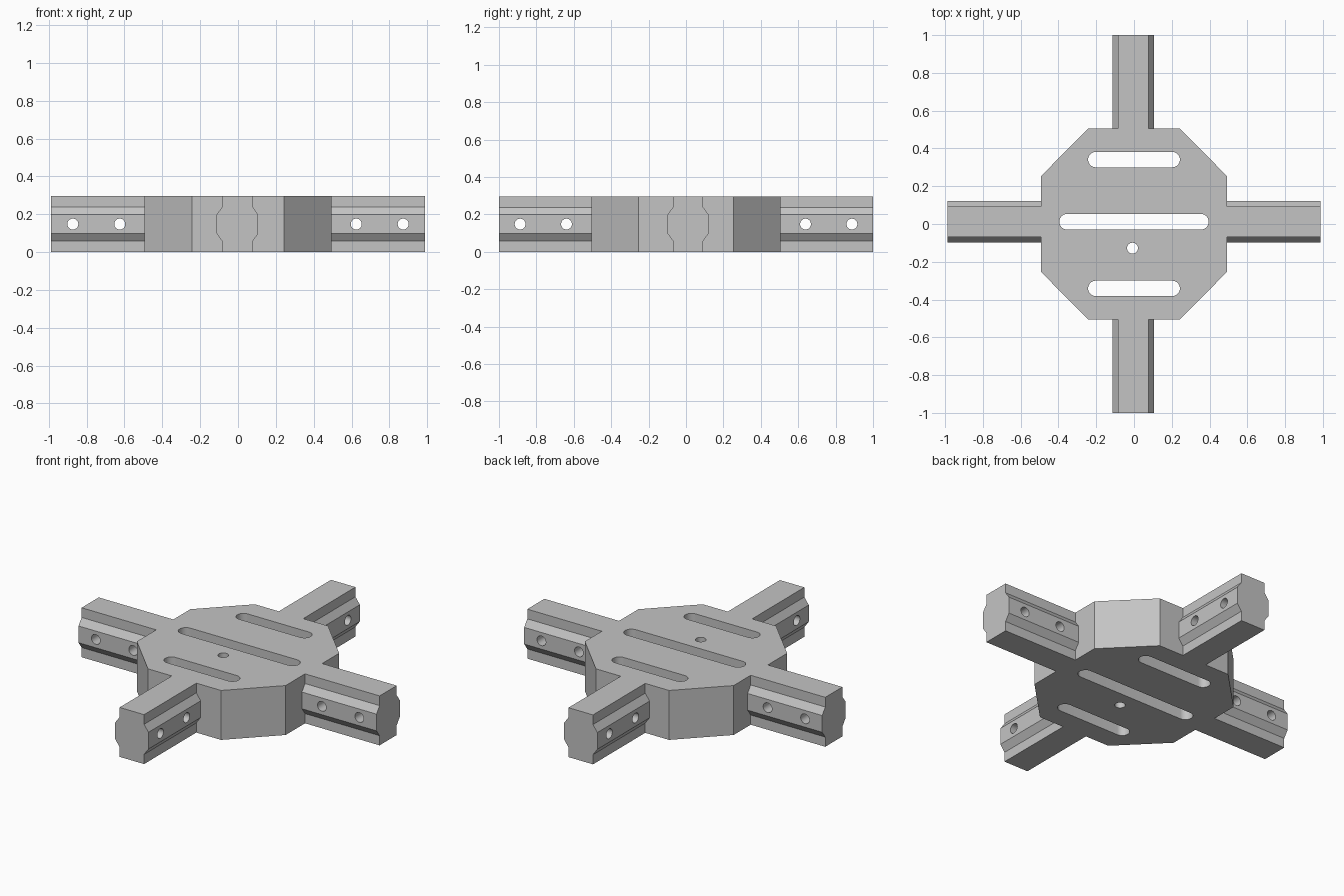
import bpy, bmesh
from math import pi, cos, sin, radians
from mathutils import Matrix, Vector

if "Cube" in bpy.data.objects:
    bpy.data.objects.remove(bpy.data.objects["Cube"], do_unlink=True)

HEIGHT = 0.296
HUB_X, HUB_Y = 0.493, 0.506      # half sizes of the hub
ARM_X, ARM_Y = 0.987, 1.0        # reach of the arms
HOLE_R = 0.029

grey = bpy.data.materials.new("plain grey")
grey.use_nodes = True
colour = (0.55, 0.55, 0.55, 1)
grey.diffuse_color = colour
grey.node_tree.nodes["Principled BSDF"].inputs["Base Color"].default_value = colour


def prism(bm, outline, depth, matrix):
    """Extrude a 2D outline along local z, then place it."""
    verts = [bm.verts.new((u, v, 0)) for u, v in outline]
    face = bm.faces.new(verts)
    ext = bmesh.ops.extrude_face_region(bm, geom=[face])["geom"]
    top = [e for e in ext if isinstance(e, bmesh.types.BMVert)]
    bmesh.ops.translate(bm, vec=(0, 0, depth), verts=top)
    bmesh.ops.transform(bm, matrix=matrix, verts=verts + top)


def stadium(half_length, radius, steps=16):
    """Round-ended slot outline; a zero straight part gives a circle."""
    straight = half_length - radius
    pts = []
    for side, start in ((1, -pi / 2), (-1, pi / 2)):
        count = steps + 1 if straight > 0 else steps
        for i in range(count):
            a = start + pi * i / steps
            pts.append((side * straight + radius * cos(a), radius * sin(a)))
    return pts


def make_object(name, prisms):
    bm = bmesh.new()
    for p in prisms:
        prism(bm, *p)
    bmesh.ops.recalc_face_normals(bm, faces=bm.faces)
    mesh = bpy.data.meshes.new(name)
    bm.to_mesh(mesh)
    bm.free()
    mesh.materials.append(grey)
    obj = bpy.data.objects.new(name, mesh)
    bpy.context.collection.objects.link(obj)
    return obj


def make_part(name, body, holes):
    """Solid body with all its holes cut through."""
    obj = make_object(name, [body])
    cutter = make_object(name + "_cutter", holes)
    cutter.hide_render = True
    cut = obj.modifiers.new("holes", "BOOLEAN")
    cut.operation, cut.solver, cut.object = "DIFFERENCE", "EXACT", cutter
    bpy.ops.object.select_all(action="DESELECT")
    obj.select_set(True)
    bpy.context.view_layer.objects.active = obj
    bpy.ops.object.modifier_apply(modifier=cut.name)
    bpy.data.objects.remove(cutter, do_unlink=True)
    bpy.ops.object.shade_smooth_by_angle(angle=radians(25))


# Hub: chamfered block with three slots and a small pilot hole
corner_x, corner_y = 0.242, 0.253
quarter = [(HUB_X, corner_y), (corner_x, HUB_Y)]
half = quarter + [(-x, y) for x, y in reversed(quarter)]
hub_outline = half + [(-x, -y) for x, y in half]
hub_holes = []
for x, y, length, radius in ((0, 0.341, 0.243, 0.041), (0, 0.012, 0.395, 0.042),
                             (0, -0.341, 0.243, 0.041), (-0.008, -0.128, HOLE_R, HOLE_R)):
    hub_holes.append((stadium(length, radius), HEIGHT * 2,
                      Matrix.Translation((x, y, -HEIGHT / 2))))
make_part("hub", (hub_outline, HEIGHT, Matrix.Identity(4)), hub_holes)

# Arms: a bar with a bulging middle band and two cross holes
NECK, BULGE = 0.081, 0.11
side = [(NECK, 0), (NECK, 0.058), (BULGE, 0.098), (BULGE, 0.198), (NECK, 0.238), (NECK, HEIGHT)]
arm_outline = side + [(-u, v) for u, v in reversed(side)]
up = Vector((0, 0, 1))


def frame(origin, across, rise, along):
    m = Matrix((across, rise, along)).transposed().to_4x4()
    m.translation = origin
    return m


for name, out, start, end, offset, holes_at in (
        ("left_arm", (1, 0, 0), HUB_X, ARM_X, (0, 0.011, 0), (0.625, 0.873)),
        ("right_arm", (-1, 0, 0), HUB_X, ARM_X, (0, 0.011, 0), (0.625, 0.873)),
        ("back_arm", (0, 1, 0), HUB_Y, ARM_Y, (-0.003, 0, 0), (0.639, 0.887)),
        ("front_arm", (0, -1, 0), HUB_Y, ARM_Y, (-0.003, 0, 0), (0.639, 0.887))):
    out, offset = Vector(out), Vector(offset)
    across = up.cross(out)
    body = (arm_outline, end - start, frame(out * start + offset, across, up, out))
    holes = [(stadium(HOLE_R, HOLE_R), 0.4,
              frame(out * d + offset + up * HEIGHT / 2 - across * 0.2, out, up, across))
             for d in holes_at]
    make_part(name, body, holes)
